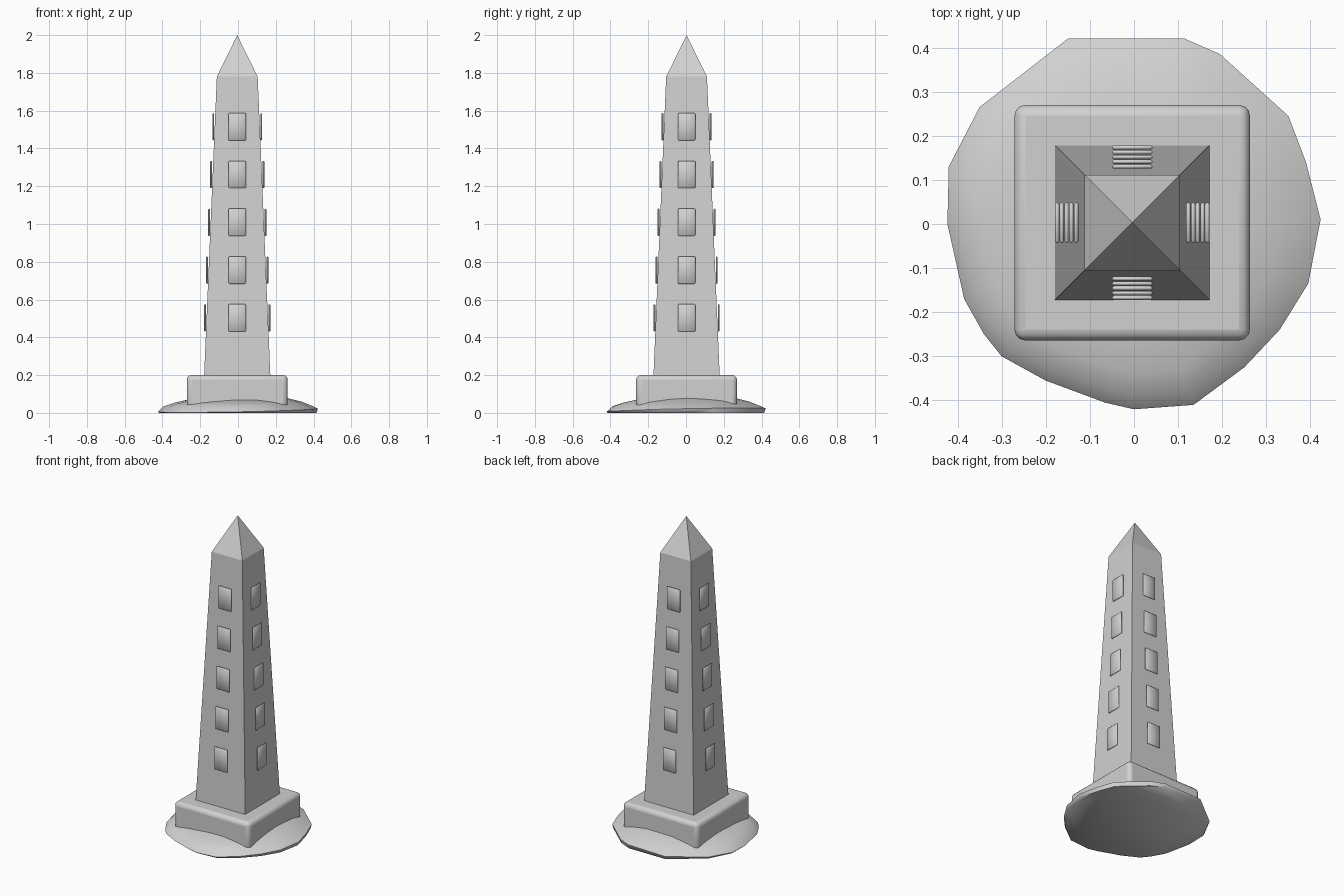
import bpy, bmesh, math
from mathutils import Matrix

old = bpy.data.objects.get("Cube")
if old:
    bpy.data.objects.remove(old)

CX, CY = -0.004, 0.003            # axis of the monument
Z0, Z1, ZTOP = 0.18, 1.78, 2.0    # shaft base, shoulder and tip
H0, H1 = 0.176, 0.108             # half widths of the shaft

GREY = (0.64, 0.64, 0.64, 1)
stone = bpy.data.materials.new("grey stone")
stone.use_nodes = True
stone.diffuse_color = GREY
stone.node_tree.nodes["Principled BSDF"].inputs["Base Color"].default_value = GREY


def finish(name, bm, smooth=None, bevel=0, segments=3):
    bmesh.ops.recalc_face_normals(bm, faces=bm.faces)
    me = bpy.data.meshes.new(name)
    bm.to_mesh(me)
    bm.free()
    me.materials.append(stone)
    ob = bpy.data.objects.new(name, me)
    bpy.context.collection.objects.link(ob)
    if bevel:
        mod = ob.modifiers.new("rounded edges", "BEVEL")
        mod.width, mod.segments = bevel, segments
    if smooth:
        bpy.ops.object.select_all(action="DESELECT")
        ob.select_set(True)
        bpy.context.view_layer.objects.active = ob
        bpy.ops.object.shade_smooth_by_angle(angle=math.radians(smooth))


def loft(bm, rings, tip=None):
    """Skin equal-length rings of points; close the top flat or to a tip."""
    loops = [[bm.verts.new(p) for p in ring] for ring in rings]
    n = len(loops[0])
    for a, b in zip(loops, loops[1:]):
        for i in range(n):
            j = (i + 1) % n
            bm.faces.new((a[i], a[j], b[j], b[i]))
    bm.faces.new(loops[0])
    if tip:
        apex = bm.verts.new(tip)
        for i in range(n):
            bm.faces.new((loops[-1][i], loops[-1][(i + 1) % n], apex))
    else:
        bm.faces.new(loops[-1])


def square(h, z):
    return [(CX + sx * h, CY + sy * h, z) for sx, sy in ((-1, -1), (1, -1), (1, 1), (-1, 1))]


# Irregular earth mound
outline = [(.423, .01), (.39, .14), (.35, .245), (.195, .385), (.115, .42), (-.15, .42),
           (-.35, .265), (-.42, .13), (-.423, 0), (-.385, -.17), (-.34, -.25), (-.3, -.3),
           (-.2, -.355), (-.065, -.405), (0, -.42), (.135, -.41), (.25, -.325),
           (.33, -.24), (.395, -.135)]
rings = [[(x * .985, y * .985, 0) for x, y in outline],
         [(x, y, .014 + .02 * (x + y)) for x, y in outline]]
for s, z in ((.93, .036), (.8, .056), (.62, .074), (.4, .08)):
    rings.append([(x * s, y * s, z + .04 * s * (1 - s) * (x + y)) for x, y in outline])
bm = bmesh.new()
loft(bm, rings)
finish("mound", bm, smooth=75)

# Rounded plinth
bm = bmesh.new()
loft(bm, [square(.267, .02), square(.267, .2)])
finish("plinth", bm, smooth=40, bevel=.025)

# Tapering shaft with pointed cap
bm = bmesh.new()
loft(bm, [square(H0, Z0), square(H1, Z1)], tip=(CX, CY, ZTOP))
finish("shaft", bm)

# Thin upright panels, five on each side
for k, side in enumerate(("front", "left", "back", "right")):
    bm = bmesh.new()
    turn = Matrix.Translation((CX, CY, 0)) @ Matrix.Rotation(k * math.pi / 2, 4, "Z")
    for row in range(5):
        z = .503 + .253 * row
        reach = H0 + (H1 - H0) * (z - Z0) / (Z1 - Z0) + .008
        place = turn @ Matrix.Translation((0, -reach, z)) @ Matrix.Diagonal((.092, .01, .145, 1))
        bmesh.ops.create_cube(bm, size=1, matrix=place)
    finish(side + "_panels", bm, smooth=100, bevel=.004, segments=1)
